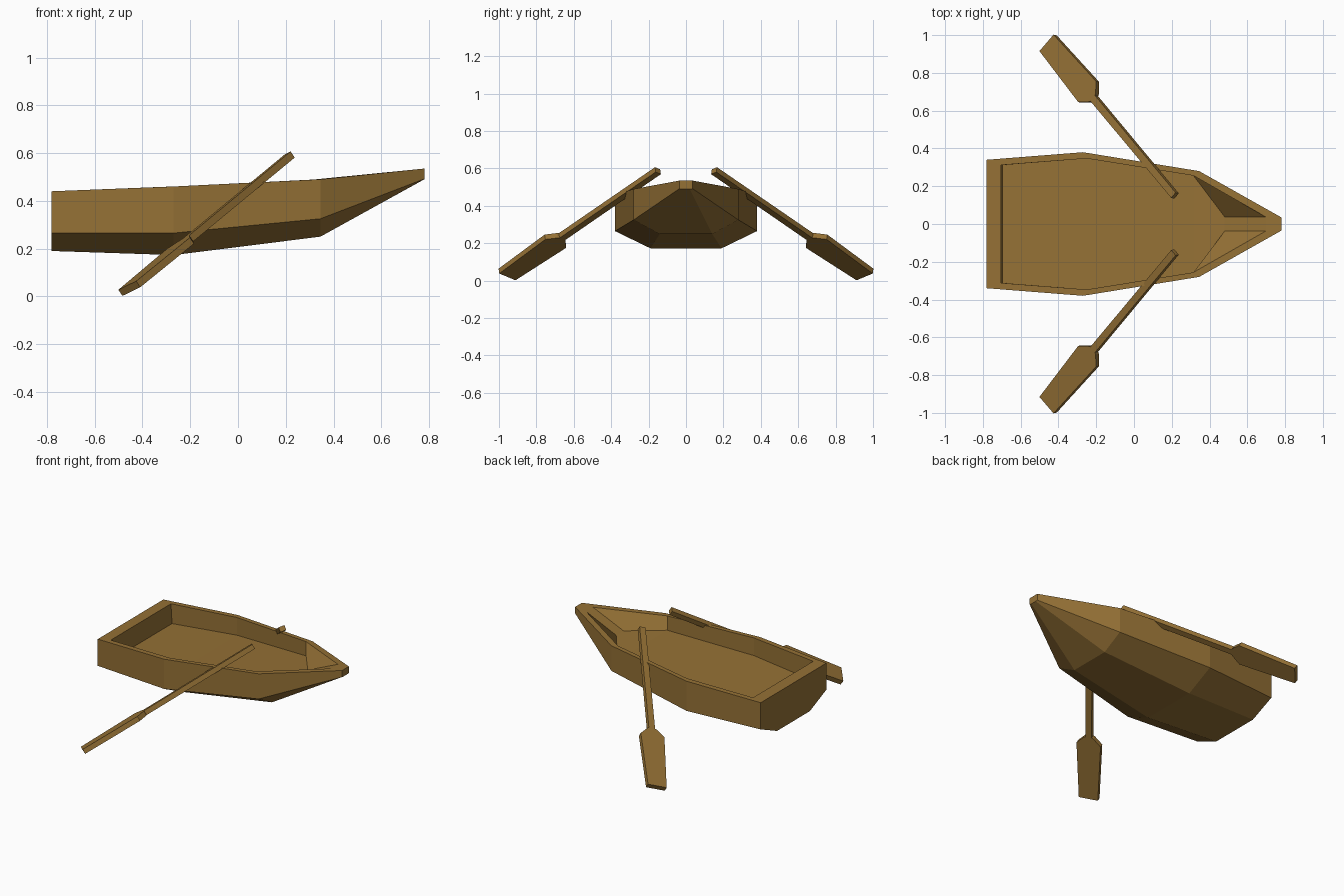
import bpy, bmesh
from mathutils import Vector

if "Cube" in bpy.data.objects:
    bpy.data.objects.remove(bpy.data.objects["Cube"])

wood = bpy.data.materials.new("wood")
wood.diffuse_color = (0.30, 0.165, 0.036, 1)
wood.use_nodes = True
wood.node_tree.nodes["Principled BSDF"].inputs["Base Color"].default_value = wood.diffuse_color


def finish(bm, name):
    bmesh.ops.recalc_face_normals(bm, faces=bm.faces)
    mesh = bpy.data.meshes.new(name)
    bm.to_mesh(mesh)
    bm.free()
    mesh.materials.append(wood)
    obj = bpy.data.objects.new(name, mesh)
    bpy.context.collection.objects.link(obj)
    return obj


def bridge(bm, loops):
    for a, b in zip(loops, loops[1:]):
        n = len(a)
        for i in range(n):
            j = (i + 1) % n
            bm.faces.new((a[i], a[j], b[j], b[i]))


# Hull: per station, half section as (x, half width, z):
# outer gunwale, chine, bottom edge, then inner rim and inner floor
stations = [
    [(-.78, .34, .44), (-.78, .34, .265), (-.78, .17, .19), (-.705, .312, .443), (-.697, .312, .315)],
    [(-.27, .38, .46), (-.27, .38, .265), (-.27, .19, .173), (-.25, .347, .461), (-.25, .347, .345)],
    [(.345, .28, .49), (.345, .28, .325), (.345, .14, .25), (.315, .256, .489), (.315, .256, .395)],
    [(.78, .035, .535), (.78, .035, .492), (.78, .02, .49), (.70, .036, .527), (.48, .038, .43)],
]
bm = bmesh.new()
loops = []
for gun, chine, keel, rim, floor in stations:
    order = [(gun, 1), (chine, 1), (keel, 1), (keel, -1), (chine, -1),
             (gun, -1), (rim, -1), (floor, -1), (floor, 1), (rim, 1)]
    loops.append([bm.verts.new((p[0], s * p[1], p[2])) for p, s in order])
bridge(bm, loops)
# Transom and bow: outer end, rim strip, inner end wall
for l in (loops[0], loops[-1]):
    bm.faces.new(l[:6])
    bm.faces.new((l[0], l[5], l[6], l[9]))
    bm.faces.new((l[6], l[7], l[8], l[9]))
finish(bm, "hull")

# Oars: flat outline swept from blade tip to handle, (distance, half width)
tip, grip = Vector((-.455, .957, .033)), Vector((.217, .15, .588))
axis = (grip - tip).normalized()
wide = Vector((.65, .69, .325))
wide = (wide - axis * wide.dot(axis)).normalized()
normal = axis.cross(wide)
profile = [(0, .06), (.38, .076), (.427, .03), (.432, .02), ((grip - tip).length, .019)]
for side, name in ((1, "left_oar"), (-1, "right_oar")):
    bm = bmesh.new()
    loops = []
    for d, w in profile:
        ring = []
        for u, v in ((1, 1), (-1, 1), (-1, -1), (1, -1)):
            p = tip + axis * d + wide * (u * w) + normal * (v * .0155)
            ring.append(bm.verts.new((p.x, side * p.y, p.z)))
        loops.append(ring)
    bridge(bm, loops)
    bm.faces.new(loops[0])
    bm.faces.new(loops[-1])
    finish(bm, name)
